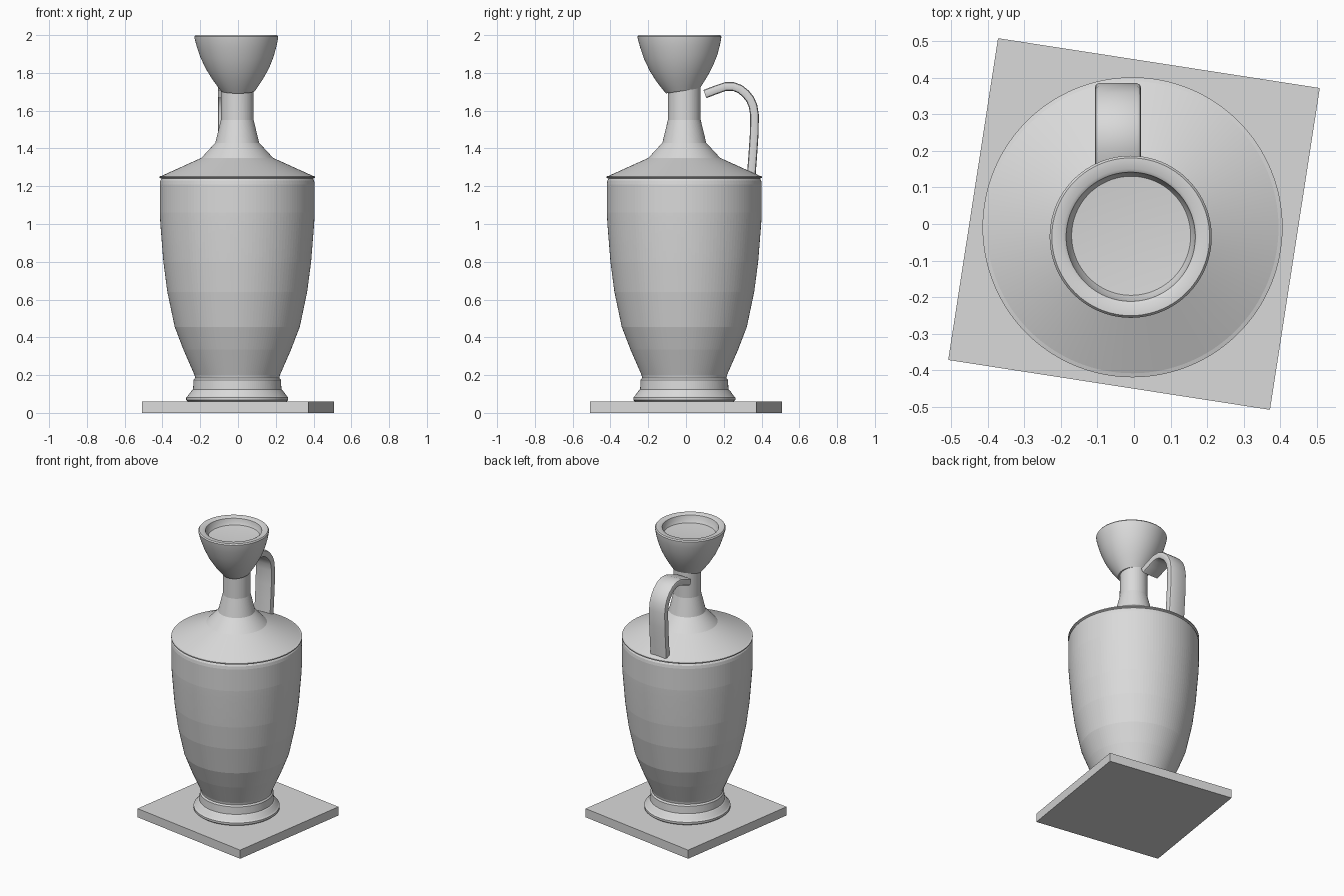
import bpy, bmesh, math
from mathutils import Vector

if "Cube" in bpy.data.objects:
    bpy.data.objects.remove(bpy.data.objects["Cube"])

grey = bpy.data.materials.new("stone_grey")
grey.diffuse_color = (0.7, 0.7, 0.7, 1)
grey.use_nodes = True
grey.node_tree.nodes["Principled BSDF"].inputs["Base Color"].default_value = grey.diffuse_color


def finish(name, bm):
    bmesh.ops.recalc_face_normals(bm, faces=bm.faces)
    me = bpy.data.meshes.new(name)
    bm.to_mesh(me)
    bm.free()
    me.materials.append(grey)
    ob = bpy.data.objects.new(name, me)
    bpy.context.collection.objects.link(ob)
    return ob


def smooth(ob, angle):
    bpy.ops.object.select_all(action='DESELECT')
    ob.select_set(True)
    bpy.context.view_layer.objects.active = ob
    bpy.ops.object.shade_smooth_by_angle(angle=math.radians(angle))


def lathe(name, profile, cx, cy, place=None, n=128):
    """Revolve (radius, z) points; both ends must lie on the axis."""
    bm = bmesh.new()
    rings = []
    for r, z in profile:
        count = 1 if r == 0 else n
        ring = []
        for i in range(count):
            a = 2 * math.pi * i / n
            p = Vector((r * math.cos(a), r * math.sin(a), z))
            if place:
                p = place(p)
            ring.append(bm.verts.new(p + Vector((cx, cy, 0))))
        rings.append(ring)
    for a, b in zip(rings, rings[1:]):
        for i in range(n):
            j = (i + 1) % n
            if len(a) == 1:
                bm.faces.new((a[0], b[j], b[i]))
            elif len(b) == 1:
                bm.faces.new((a[i], a[j], b[0]))
            else:
                bm.faces.new((a[i], a[j], b[j], b[i]))
    return finish(name, bm)


# Square base plate, slightly turned
bm = bmesh.new()
bmesh.ops.create_cube(bm, size=1)
for v in bm.verts:
    v.co = Vector((v.co.x * 0.892, v.co.y * 0.892, (v.co.z + 0.5) * 0.06))
    x, y, t = v.co.x, v.co.y, math.radians(-8.8)
    v.co.x = x * math.cos(t) - y * math.sin(t)
    v.co.y = x * math.sin(t) + y * math.cos(t)
finish("base_plate", bm)

# Foot, belly, shoulder ridge and neck
body = lathe("vase_body", [
    (0, 0.058), (0.258, 0.058), (0.27, 0.068), (0.27, 0.082), (0.262, 0.09),
    (0.24, 0.12), (0.234, 0.125), (0.231, 0.175), (0.223, 0.185),
    (0.226, 0.2), (0.285, 0.335), (0.331, 0.455), (0.37, 0.64), (0.391, 0.80),
    (0.407, 1.0), (0.41, 1.06), (0.41, 1.21), (0.407, 1.23), (0.401, 1.24),
    (0.411, 1.245), (0.411, 1.252), (0.4, 1.255), (0.19, 1.35),
    (0.116, 1.43), (0.087, 1.55), (0.086, 1.73), (0, 1.73)], -0.004, -0.009)
smooth(body, 2)


# Cup mouth: leans a little and its underside is tilted
def lean(p):
    t = min(1, max(0, (p.z - 1.69) / 0.3))
    tilt = 0.16 * p.y * (1 - t)
    return Vector((p.x - 0.009 * t, p.y - 0.02 * t, p.z + tilt))


cup = lathe("cup_mouth", [
    (0, 1.705), (0.09, 1.705), (0.106, 1.727), (0.136, 1.77), (0.168, 1.825),
    (0.194, 1.885), (0.211, 1.94), (0.221, 1.982), (0.222, 1.992), (0.216, 2.0),
    (0.186, 2.0), (0.177, 1.994), (0.171, 1.965), (0.163, 1.95),
    (0, 1.937)], 0, -0.015, lean)
smooth(cup, 35)

# Strap handle: flat section swept along a curved path in the y-z plane
path = [(0.1, 1.688), (0.16, 1.711), (0.21, 1.728), (0.25, 1.728),
        (0.285, 1.715), (0.316, 1.69), (0.34, 1.66), (0.355, 1.625),
        (0.363, 1.575), (0.361, 1.475), (0.354, 1.37), (0.345, 1.25)]
w, h, c = 0.063, 0.023, 0.011
section = [(-w, -h + c), (-w, h - c), (-w + 0.003, h - 0.004), (-w + c, h),
           (w - c, h), (w - 0.003, h - 0.004), (w, h - c), (w, -h + c),
           (w - 0.003, -h + 0.004), (w - c, -h), (-w + c, -h),
           (-w + 0.003, -h + 0.004)]
bm = bmesh.new()
rings = []
for i, (y, z) in enumerate(path):
    a, b = path[max(i - 1, 0)], path[min(i + 1, len(path) - 1)]
    d = Vector((b[0] - a[0], b[1] - a[1])).normalized()
    rings.append([bm.verts.new((-0.044 + sx, y - d.y * sn, z + d.x * sn))
                  for sx, sn in section])
for a, b in zip(rings, rings[1:]):
    for i in range(len(section)):
        j = (i + 1) % len(section)
        bm.faces.new((a[i], a[j], b[j], b[i]))
bm.faces.new(rings[0])
bm.faces.new(rings[-1])
smooth(finish("strap_handle", bm), 35)
